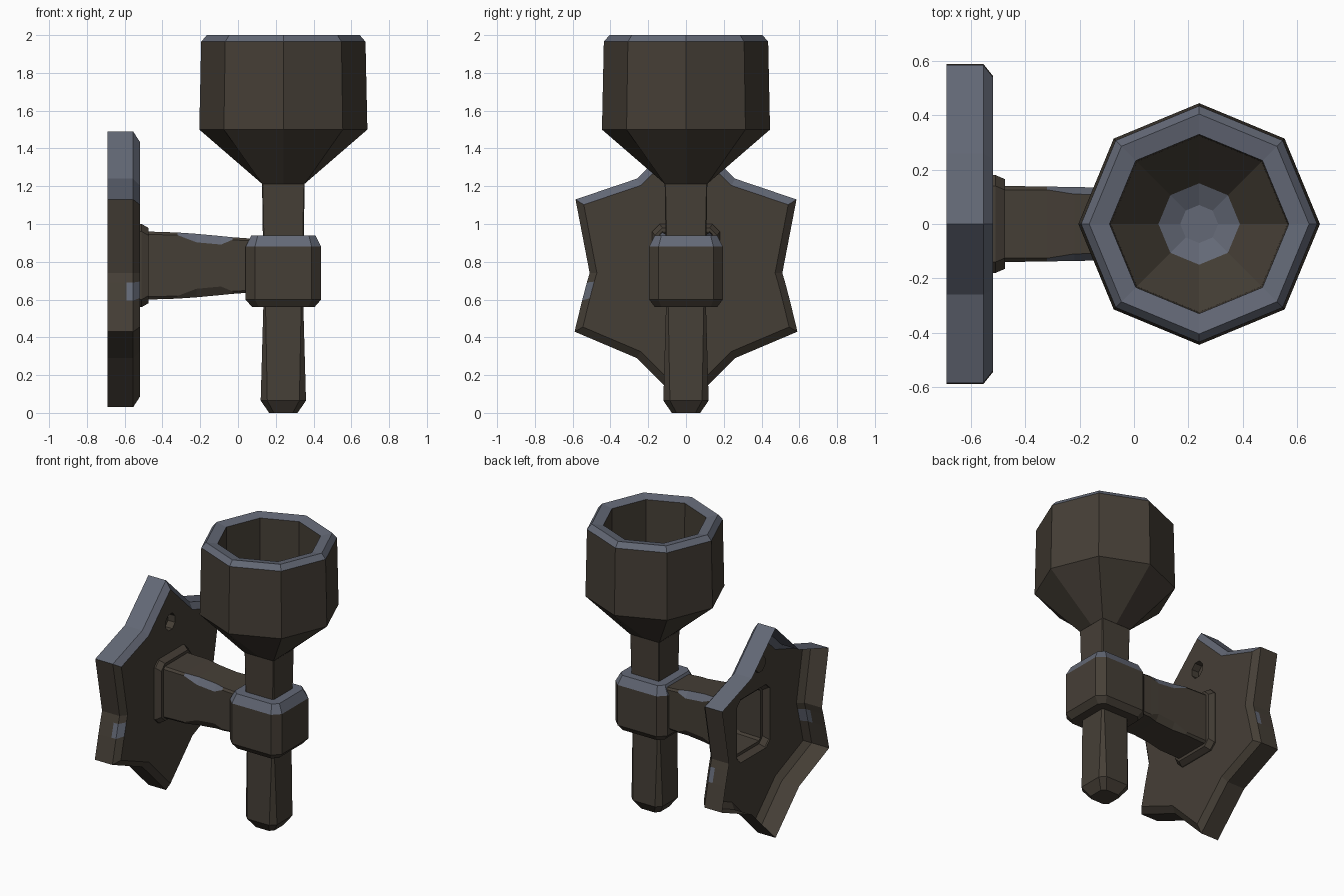
import bpy, bmesh, math
from mathutils import Vector

if "Cube" in bpy.data.objects:
    bpy.data.objects.remove(bpy.data.objects["Cube"])


def material(name, rgb):
    m = bpy.data.materials.new(name)
    m.diffuse_color = (*rgb, 1)
    m.use_nodes = True
    m.node_tree.nodes["Principled BSDF"].inputs["Base Color"].default_value = m.diffuse_color
    return m


BROWN = material("dark_brown_iron", (0.060, 0.049, 0.037))
SLATE = material("worn_slate_edge", (0.125, 0.139, 0.180))
CX = 0.24  # x of the torch axis


def loft(name, rings, is_slate=lambda c, n: n.z > 0.3, open_start=False):
    """Skin a list of equal-length rings, cap the ends, colour faces by rule."""
    bm = bmesh.new()
    vs = [[bm.verts.new(p) for p in r] for r in rings]
    n = len(rings[0])
    for a, b in zip(vs, vs[1:]):
        for i in range(n):
            j = (i + 1) % n
            bm.faces.new((a[i], a[j], b[j], b[i]))
    start = bm.faces.new(vs[0][::-1])
    bm.faces.new(vs[-1])
    bmesh.ops.recalc_face_normals(bm, faces=bm.faces[:])
    bm.normal_update()
    for f in bm.faces:
        f.material_index = int(is_slate(f.calc_center_median(), f.normal))
    if open_start:
        bmesh.ops.delete(bm, geom=[start], context='FACES_ONLY')
    me = bpy.data.meshes.new(name)
    bm.to_mesh(me)
    bm.free()
    me.materials.append(BROWN)
    me.materials.append(SLATE)
    ob = bpy.data.objects.new(name, me)
    bpy.context.collection.objects.link(ob)
    return ob


def chamfered(hu, hv, cu, cv):
    """Rectangle with cut corners, as (u, v) pairs."""
    return [(hu, -hv + cv), (hu, hv - cv), (hu - cu, hv), (-hu + cu, hv),
            (-hu, hv - cv), (-hu, -hv + cv), (-hu + cu, -hv), (hu - cu, -hv)]


def ring_x(x, pts, z0):
    return [Vector((x, u, z0 + v)) for u, v in pts]


def ring_z(z, pts):
    return [Vector((CX + u, v, z)) for u, v in pts]


def octagon(z, r):
    return ring_z(z, [(r * math.cos(i * math.pi / 4), r * math.sin(i * math.pi / 4))
                      for i in range(8)])


def cut(target, cutter):
    m = target.modifiers.new("cut", 'BOOLEAN')
    m.operation, m.solver, m.object = 'DIFFERENCE', 'EXACT', cutter
    cutter.hide_render = True
    bpy.context.view_layer.objects.active = target
    bpy.ops.object.modifier_apply(modifier=m.name)
    bpy.data.objects.remove(cutter)


brown = lambda c, n: False

# Six-pointed wall plate with a chamfered front
half = [(0, 1.49), (0.26, 1.24), (0.585, 1.13), (0.51, 0.74), (0.525, 0.69),
        (0.55, 0.595), (0.59, 0.43), (0.26, 0.29), (0, 0.03)]
outline = half + [(-y, z) for y, z in half[-2:0:-1]]
mid = 0.76


def plate_ring(x, s):
    return [Vector((x, y * s, mid + (z - mid) * s)) for y, z in outline]


def plate_slate(c, n):
    worn = 0.6 < c.z < 0.68 and ((c.y < -0.4 and c.x > -0.59) or
                                 (c.y > 0.4 and -0.59 < c.x < -0.55))
    return (n.z > 0.3 and n.x < 0.9) or (worn and n.x < 0.9)


plate = loft("wall_plate", [plate_ring(-0.69, 1), plate_ring(-0.59, 1),
                            plate_ring(-0.555, 1), plate_ring(-0.52, 0.925)], plate_slate)

# Blind screw hole, opening for the hollow arm
hole = [(0.055 * math.cos(i * math.pi / 4 + math.pi / 8),
         0.06 * math.sin(i * math.pi / 4 + math.pi / 8)) for i in range(8)]
cut(plate, loft("hole_cutter", [ring_x(-0.575, hole, 1.21), ring_x(-0.4, hole, 1.21)], brown))
collar = chamfered(0.18, 0.22, 0.04, 0.04)
cut(plate, loft("arm_cutter", [ring_x(-0.8, collar, 0.78), ring_x(-0.4, collar, 0.78)], brown))

# The plate is a shell: keep only the front, rim and screw pocket
bm = bmesh.new()
bm.from_mesh(plate.data)
inner = [f for f in bm.faces
         if (f.normal.x < -0.9 and f.calc_center_median().x < -0.68)
         or (abs(f.normal.x) < 0.1 and all(abs(v.co.y) < 0.185 and abs(v.co.z - 0.78) < 0.225
                                           for v in f.verts))]
bmesh.ops.delete(bm, geom=inner, context='FACES')
bm.to_mesh(plate.data)
bm.free()

# Hollow collar and tapered arm with worn upper edges
arm = [(-0.52, 0.18, 0.22, 0.04, 0.04), (-0.51, 0.18, 0.22, 0.04, 0.04),
       (-0.475, 0.165, 0.2, 0.04, 0.04), (-0.475, 0.14, 0.18, 0.015, 0.015),
       (-0.32, 0.138, 0.175, 0.012, 0.014),
       (-0.22, 0.136, 0.168, 0.026, 0.045), (-0.09, 0.134, 0.156, 0.026, 0.045),
       (-0.03, 0.132, 0.15, 0.012, 0.014), (0.08, 0.13, 0.142, 0.012, 0.012)]
loft("wall_arm", [ring_x(x, chamfered(a, b, c, d), 0.78) for x, a, b, c, d in arm],
     lambda c, n: -0.32 < c.x < -0.03 and c.z > 0.85 and abs(c.y) > 0.1 and n.z > 0.2,
     open_start=True)

# Socket block gripping the torch
loft("socket_block", [ring_z(0.56, chamfered(0.165, 0.165, 0.035, 0.035)),
                      ring_z(0.60, chamfered(0.2, 0.195, 0.05, 0.05)),
                      ring_z(0.88, chamfered(0.2, 0.195, 0.05, 0.05)),
                      ring_z(0.94, chamfered(0.17, 0.165, 0.035, 0.035))])


# Square torch handle, corners worn toward the tip
def square(z, h, c):
    return ring_z(z, chamfered(h, h, c, c))


loft("torch_handle", [square(0, 0.075, 0.025), square(0.065, 0.12, 0.035),
                      square(0.56, 0.106, 0.012), square(0.9, 0.108, 0.006),
                      square(1.23, 0.113, 0.004)], brown)

# Octagonal hollow cup growing from the square handle, worn rim and floor
base = [(0.113, 0), (0.113, 0.113), (0, 0.113), (-0.113, 0.113),
        (-0.113, 0), (-0.113, -0.113), (0, -0.113), (0.113, -0.113)]
cup = [(1.5, 0.445), (1.965, 0.435), (2.0, 0.405), (1.985, 0.33),
       (1.5, 0.325), (1.3, 0.15), (1.26, 0.07)]
loft("torch_cup", [ring_z(1.213, base)] + [octagon(z, r) for z, r in cup],
     lambda c, n: n.z > 0.35 and (c.z > 1.9 or c.z < 1.3))
